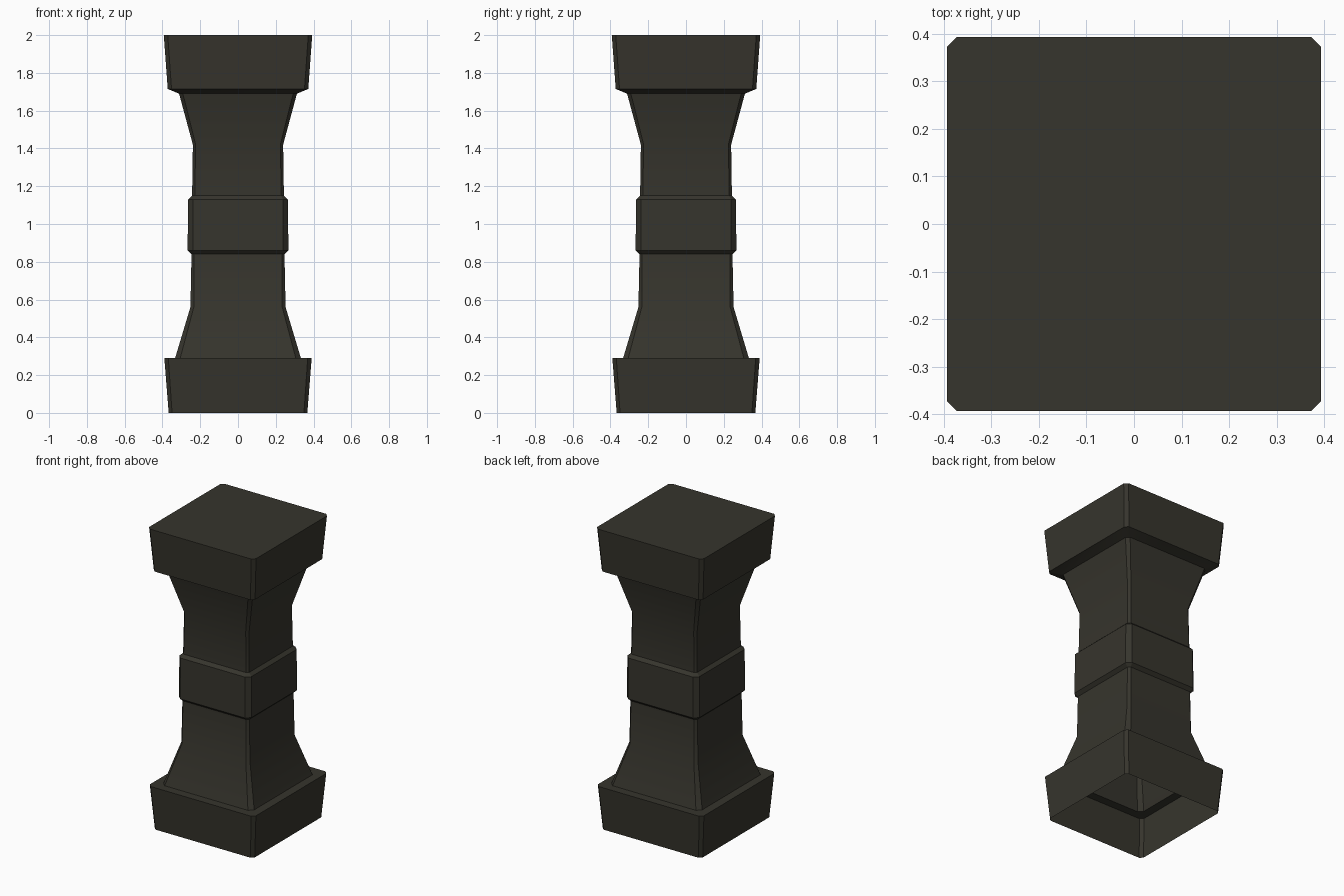
import bpy, bmesh, math

if "Cube" in bpy.data.objects:
    bpy.data.objects.remove(bpy.data.objects["Cube"])

stone = bpy.data.materials.new("dark olive stone")
stone.diffuse_color = (0.037, 0.035, 0.026, 1)
stone.use_nodes = True
stone.node_tree.nodes["Principled BSDF"].inputs["Base Color"].default_value = stone.diffuse_color


def ring(bm, z, w, c):
    """Square of half width w with corners cut by c, counter-clockwise."""
    k = w - c
    pts = [(w, -k), (w, k), (k, w), (-k, w), (-w, k), (-w, -k), (-k, -w), (k, -w)]
    return [bm.verts.new((x, y, z)) for x, y in pts]


def stack(name, profile, cap=False):
    """Skin a list of (height, half width, corner cut) rings; bottom stays open."""
    bm = bmesh.new()
    rings = [ring(bm, *p) for p in profile]
    for a, b in zip(rings, rings[1:]):
        for i in range(8):
            j = (i + 1) % 8
            bm.faces.new((a[i], a[j], b[j], b[i]))
    if cap:
        bm.faces.new(rings[-1])
    for f in bm.faces:
        f.smooth = True
    me = bpy.data.meshes.new(name)
    bm.to_mesh(me)
    bm.free()
    me.set_sharp_from_angle(angle=math.radians(30))
    me.materials.append(stone)
    ob = bpy.data.objects.new(name, me)
    bpy.context.collection.objects.link(ob)


# Flared plinth, hollow underneath, with the ledge around the shaft
stack("base", [(0, 0.367, 0.018), (0.29, 0.39, 0.021), (0.29, 0.333, 0.027)])
# Lower shaft, splayed at the foot
stack("lower_shaft", [(0.29, 0.333, 0.027), (0.56, 0.252, 0.018), (0.84, 0.246, 0.014)])
# Raised band with bevelled rims
stack("middle_band", [(0.84, 0.246, 0.014), (0.86, 0.267, 0.028),
                      (1.13, 0.264, 0.026), (1.15, 0.243, 0.014)])
# Upper shaft, splayed at the head
stack("upper_shaft", [(1.15, 0.243, 0.014), (1.42, 0.239, 0.015), (1.69, 0.312, 0.02)])
# Capital with sloped underside and closed top
stack("capital", [(1.69, 0.312, 0.02), (1.715, 0.372, 0.02), (2.0, 0.393, 0.021)], cap=True)
